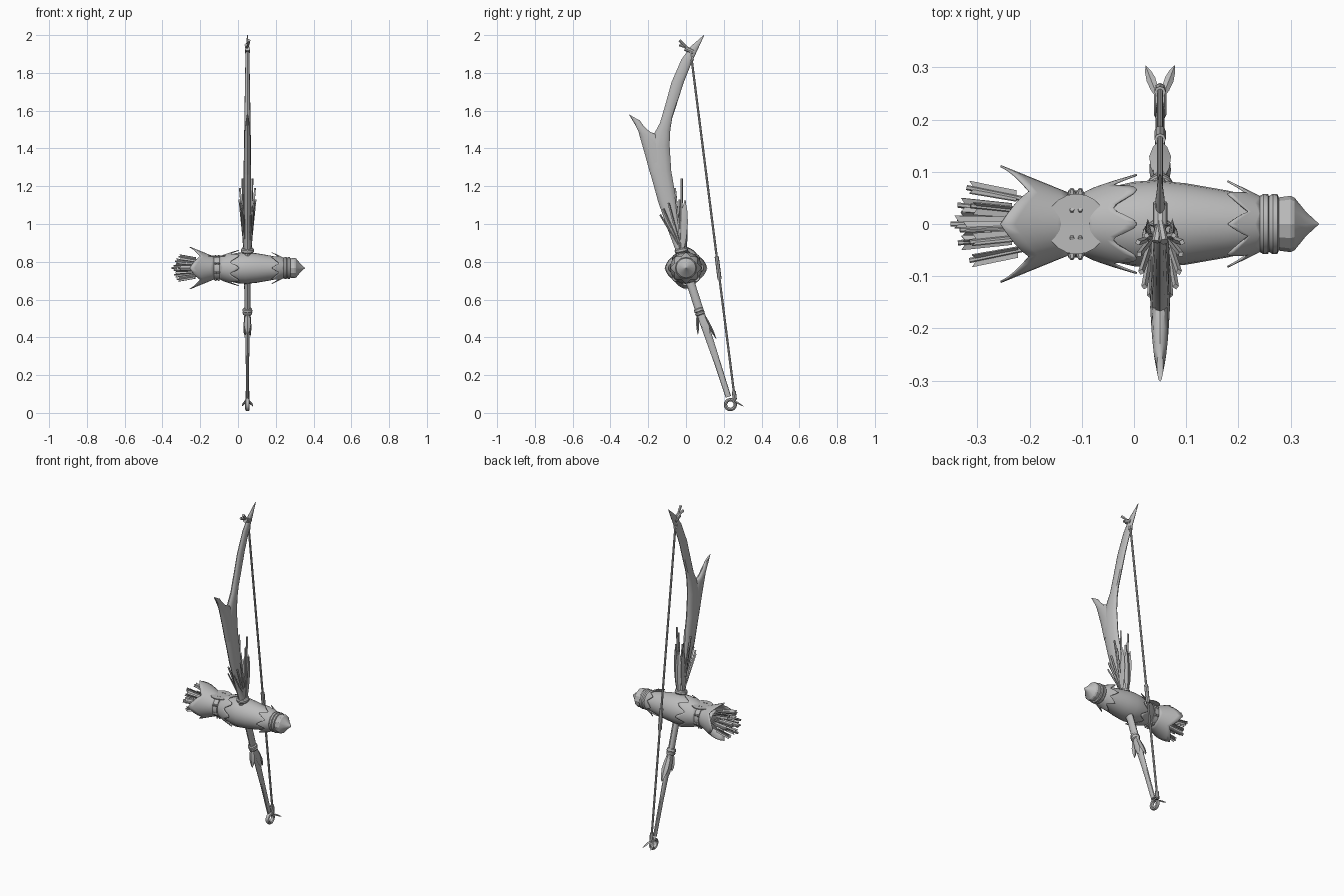
import bpy, bmesh, math, random
from mathutils import Vector, Matrix

if "Cube" in bpy.data.objects:
    bpy.data.objects.remove(bpy.data.objects["Cube"])

random.seed(4)
BX, QZ = 0.05, 0.767          # bow plane x, quiver axis height
mat = bpy.data.materials.new("grey")
mat.diffuse_color = (0.5, 0.5, 0.5, 1)
mat.use_nodes = True
mat.node_tree.nodes["Principled BSDF"].inputs["Base Color"].default_value = mat.diffuse_color


def finish(name, rows, closed=True, caps=True, angle=35, solid=0, mtx=None):
    """Skin rows of points into a mesh object."""
    bm = bmesh.new()
    vr = [[bm.verts.new(mtx @ Vector(p) if mtx else p) for p in r] for r in rows]
    n = len(rows[0])
    for a, b in zip(vr, vr[1:]):
        for i in range(n if closed else n - 1):
            j = (i + 1) % n
            bm.faces.new((a[i], a[j], b[j], b[i]))
    if caps:
        bm.faces.new(vr[0][::-1])
        bm.faces.new(vr[-1])
    bmesh.ops.remove_doubles(bm, verts=bm.verts, dist=1e-5)
    bmesh.ops.recalc_face_normals(bm, faces=bm.faces)
    me = bpy.data.meshes.new(name)
    bm.to_mesh(me)
    bm.free()
    me.materials.append(mat)
    ob = bpy.data.objects.new(name, me)
    bpy.context.collection.objects.link(ob)
    if solid:
        ob.modifiers.new("thickness", 'SOLIDIFY').thickness = solid
    bpy.context.view_layer.objects.active = ob
    ob.select_set(True)
    bpy.ops.object.shade_smooth_by_angle(angle=math.radians(angle))
    ob.select_set(False)
    return ob


def limb(name, sections, n=12):
    """Loft ellipses in the bow plane: (front y, z, back y, z, half thickness)."""
    rows = []
    for y0, z0, y1, z1, t in sections:
        c, h = Vector((BX, (y0 + y1) / 2, (z0 + z1) / 2)), Vector((0, (y1 - y0) / 2, (z1 - z0) / 2))
        rows.append([c + h * math.cos(a) + Vector((t * math.sin(a), 0, 0))
                     for a in (2 * math.pi * i / n for i in range(n))])
    return finish(name, rows)


def frame(p, q):
    """Matrix whose x axis runs from p toward q."""
    d = Vector(q) - Vector(p)
    return Matrix.Translation(p) @ d.to_track_quat('X', 'Z').to_matrix().to_4x4()


def lathe(name, prof, mtx, n=24, **kw):
    rows = [[(x, r * math.cos(2 * math.pi * i / n), r * math.sin(2 * math.pi * i / n))
             for i in range(n)] for x, r in prof]
    return finish(name, rows, mtx=mtx, **kw)


def rod(name, p, q, r0, r1=None, n=6):
    length = (Vector(q) - Vector(p)).length
    return lathe(name, [(0, r0), (length, r0 if r1 is None else r1)], frame(p, q), n=n)


def collar(name, mtx, length, valley, r0, r1, petals, power=1.0, scallop=False, m=8):
    """Flared sleeve ending in pointed or scalloped petals."""
    rows, n = [], petals * m
    for u in (0, .2, .4, .6, .8, 1):
        row = []
        for i in range(n):
            w = abs((i % m) / m * 2 - 1)
            if scallop:
                w = 0.5 - 0.5 * math.cos(math.pi * w)
            f = u * (valley + (length - valley) * w) / length
            a = 2 * math.pi * i / n
            r = r0 + (r1 - r0) * f ** power
            row.append((f * length, r * math.cos(a), r * math.sin(a)))
        rows.append(row)
    return finish(name, rows, caps=False, solid=0.004, mtx=mtx, angle=40)


def leaf(name, p, q, width, thick, side):
    """Flat pointed blade from p to q; side is its width direction."""
    p, q = Vector(p), Vector(q)
    s = Vector(side).normalized()
    nrm = (q - p).cross(s).normalized()
    rows = []
    for u, w in ((0, .4), (.25, .85), (.55, 1), (.8, .65), (1, .03)):
        c = p.lerp(q, u)
        rows.append([c + s * width * w, c + nrm * thick * w, c - s * width * w, c - nrm * thick * w])
    return finish(name, rows)


# Quiver body, bands and pointed cap
axis = Matrix.Translation((0, 0, QZ))
flip = axis @ Matrix.Rotation(math.pi, 4, 'Z')
lathe("quiver_body", [(-.2, .05), (-.12, .054), (-.09, .057), (-.05, .07), (0, .081), (.04, .084),
                      (.1, .078), (.18, .064), (.24, .05)], axis)
for x in (.252, .27):
    lathe("quiver_band", [(x - .014, .045), (x - .012, .053), (x - .004, .058), (x + .005, .057), (x + .01, .045)], axis)
lathe("quiver_cap", [(.27, .05), (.3, .054), (.308, .05), (.33, .023), (.355, 0)], axis, n=12, angle=20)
lathe("neck_band", [(-.128, .05), (-.126, .064), (-.098, .064), (-.096, .05)], axis)

# Neck studs and top disc
for i in range(8):
    a = 2 * math.pi * (i + .5) / 8
    for x in (-.119, -.103):
        p = Vector((x, .06 * math.cos(a), QZ + .06 * math.sin(a)))
        rod("neck_stud", p, p + Vector((0, .013 * math.cos(a), .013 * math.sin(a))), .009, .004)
lathe("neck_disc", [(0, .058), (.004, .058)], frame((-.11, 0, QZ + .062), (-.11, 0, 1)), n=20)

# Petal collars
collar("mouth_petals", flip @ Matrix.Translation((.12, 0, 0)), .135, .08, .058, .113, 4)
collar("scalloped_sleeve", axis @ Matrix.Translation((-.1, 0, 0)), .105, .06, .059, .096, 8, .8, True)
collar("cap_petals", flip @ Matrix.Translation((-.245, 0, 0)), .065, .025, .052, .084, 8)

# Arrows with flat fletching
arrow_ends = [(0, 0)] + [(.038, 2 * math.pi * i / 4 + .3) for i in range(4)] \
    + [(.07, 2 * math.pi * i / 6) for i in range(6)]
for r, a in arrow_ends:
    tip = -.355 + r * .4 + random.uniform(0, .015)
    d = Vector((0, math.cos(a), math.sin(a)))
    p, q = Vector((-.13, 0, QZ)) + d * r * .45, Vector((tip, 0, QZ)) + d * r
    rod("arrow_shaft", p, q, .005)
    for k in range(3):
        b = a + k * math.pi * 2 / 3
        s = Vector((0, math.cos(b), math.sin(b)))
        e, f = q.lerp(p, .08), q.lerp(p, .5)
        t = s.cross(Vector((1, 0, 0))) * .0012
        row = [e, e + s * .016 - Vector((.01, 0, 0)), f + s * .014, f - Vector((.0, 0, 0))]
        finish("arrow_fletching", [[v - t for v in row], [v + t for v in row]])

# Upper limb and its forward prong
limb("upper_limb", [(-.045, .74, .005, .74, .018), (-.055, .86, -.002, .86, .018), (-.1, .98, -.025, .98, .019),
                    (-.148, 1.12, -.05, 1.12, .02), (-.192, 1.28, -.078, 1.28, .02),
                    (-.205, 1.39, -.087, 1.42, .019), (-.165, 1.485, -.083, 1.5, .017),
                    (-.138, 1.535, -.073, 1.56, .016), (-.11, 1.63, -.047, 1.64, .015),
                    (-.077, 1.75, -.012, 1.75, .013), (-.025, 1.87, .03, 1.855, .011),
                    (.025, 1.94, .065, 1.93, .009), (.094, 2.0, .096, 1.998, .002)])
limb("limb_prong", [(-.188, 1.26, -.1, 1.28, .018), (-.218, 1.37, -.1, 1.4, .019),
                    (-.238, 1.44, -.15, 1.475, .017), (-.252, 1.49, -.19, 1.487, .015),
                    (-.272, 1.53, -.225, 1.52, .012), (-.302, 1.58, -.245, 1.548, .006)])

# Binding and reed fan at the foot of the upper limb
lathe("upper_binding", [(-.012, .03), (-.006, .035), (.006, .035), (.012, .03)],
      frame((BX, -.025, .86), (BX, -.045, .95)), n=16)
for s in (-1, 1):
    for dx, y, z, r in ((.03, -.12, 1.08, .006), (.036, -.092, 1.11, .006), (.04, -.058, 1.19, .006),
                        (.026, -.022, 1.24, .006), (.042, -.035, 1.13, .006), (.02, -.137, 1.05, .005)):
        rod("reed", (BX + s * .014, -.025, .86), (BX + s * dx, y, z), r, r, n=4)
    leaf("reed_leaf", (BX + s * .02, -.02, .86), (BX + s * .026, -.005, 1.13), .022, .006, (0, 1, 0))
leaf("back_leaf", (BX, 0, .86), (BX, -.003, 1.13), .022, .01, (1, 0, 0))

# Lower limb, binding and split sheath
limb("lower_limb", [(-.04, .77, .02, .77, .017), (.01, .66, .052, .675, .017), (.05, .535, .092, .55, .016),
                    (.085, .44, .125, .453, .012), (.15, .26, .182, .27, .009), (.21, .08, .238, .09, .008)])
lathe("lower_binding", [(-.02, .02), (-.016, .025), (-.004, .026), (0, .022), (.004, .026), (.014, .024), (.018, .018)],
      frame((BX, .071, .535), (BX, .105, .44)), n=16)
for s in (-1, 1):
    leaf("sheath_side", (BX + s * .012, .075, .535), (BX + s * .017, .125, .4), .02, .006, (0, 1, .35))
leaf("sheath_front", (BX, .06, .53), (BX, .063, .412), .018, .008, (1, 0, 0))
leaf("sheath_back", (BX, .09, .53), (BX, .162, .388), .021, .008, (1, 0, 0))

# Bottom ring and forked barbs
bow_ring = [[(BX + .012 * math.sin(b), .235 + (.026 + .009 * math.cos(b)) * math.cos(a),
              .044 + (.026 + .009 * math.cos(b)) * math.sin(a))
             for b in (2 * math.pi * j / 8 for j in range(8))] for a in (2 * math.pi * i / 16 for i in range(17))]
finish("bottom_ring", bow_ring, caps=False)
for s in (-1, 1):
    leaf("bottom_barb", (BX + s * .005, .245, .07), (BX + s * .028, .304, .035), .009, .005, (1, s * -.5, 0))
    rod("top_tie", (BX, .01, 1.93), (BX + s * .008, -.034, 1.96 + s * .012), .006, .008)

# String with central wrap and end knots
top, low = Vector((BX, .025, 1.91)), Vector((BX, .26, .06))
rod("bow_string", top, low, .006, n=8)
rod("string_wrap", top.lerp(low, .585), top.lerp(low, .65), .011, n=8)
for u in (0, .97):
    rod("string_knot", top.lerp(low, u), top.lerp(low, u + .025), .011, n=8)
rod("top_loop", (BX, -.005, 1.93), (BX, .04, 1.91), .014, n=10)
